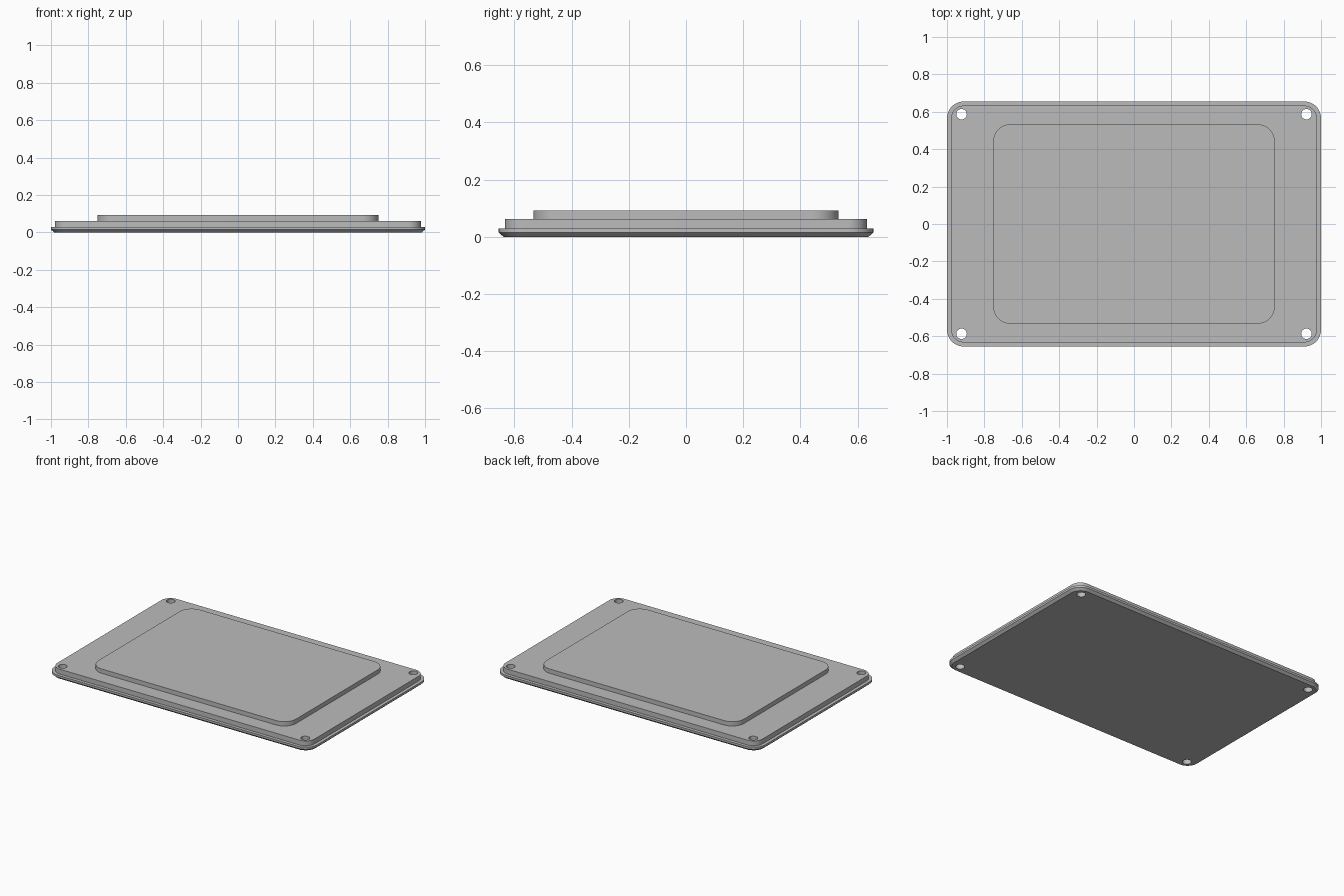
import bpy, bmesh
from math import sin, cos, pi, radians

cube = bpy.data.objects.get("Cube")
if cube:
    bpy.data.objects.remove(cube, do_unlink=True)

grey = bpy.data.materials.new("plain grey")
grey.use_nodes = True
COLOUR = (0.5, 0.5, 0.5, 1)
grey.diffuse_color = COLOUR
grey.node_tree.nodes["Principled BSDF"].inputs["Base Color"].default_value = COLOUR

CORNER_STEPS = 12


def rounded_ring(bm, hx, hy, r, z):
    """Ring of vertices around a rounded rectangle."""
    ring = []
    for i, (sx, sy) in enumerate([(1, 1), (-1, 1), (-1, -1), (1, -1)]):
        for k in range(CORNER_STEPS + 1):
            a = (i + k / CORNER_STEPS) * pi / 2
            ring.append(bm.verts.new((sx * (hx - r) + r * cos(a),
                                      sy * (hy - r) + r * sin(a), z)))
    return ring


# Stepped body: half width, half depth, corner radius, height
LEVELS = [
    (0.983, 0.638, 0.073, 0),       # underside
    (1.0, 0.655, 0.09, 0.015),      # top of chamfer
    (1.0, 0.655, 0.09, 0.029),      # flange
    (0.978, 0.633, 0.068, 0.029),
    (0.978, 0.633, 0.068, 0.062),   # step
    (0.752, 0.533, 0.09, 0.062),
    (0.752, 0.533, 0.09, 0.092),    # raised panel
]
bm = bmesh.new()
rings = [rounded_ring(bm, *level) for level in LEVELS]
for low, high in zip(rings, rings[1:]):
    n = len(low)
    for i in range(n):
        j = (i + 1) % n
        bm.faces.new((low[i], low[j], high[j], high[i]))
bm.faces.new(rings[0][::-1])
bm.faces.new(rings[-1])
bmesh.ops.recalc_face_normals(bm, faces=bm.faces)
mesh = bpy.data.meshes.new("cover_plate")
bm.to_mesh(mesh)
bm.free()
mesh.materials.append(grey)
plate = bpy.data.objects.new("cover_plate", mesh)
bpy.context.collection.objects.link(plate)

# Screw holes through the four corners
for sx in (-1, 1):
    for sy in (-1, 1):
        bpy.ops.mesh.primitive_cylinder_add(vertices=32, radius=0.028, depth=0.4,
                                            location=(sx * 0.922, sy * 0.587, 0))
        cutter = bpy.context.object
        cutter.name = "hole_cutter"
        cutter.hide_render = True
        cutter.data.materials.append(grey)
        cut = plate.modifiers.new("screw_hole", 'BOOLEAN')
        cut.operation = 'DIFFERENCE'
        cut.solver = 'EXACT'
        cut.object = cutter
        bpy.context.view_layer.objects.active = plate
        bpy.ops.object.modifier_apply(modifier=cut.name)
        bpy.data.objects.remove(cutter, do_unlink=True)

bpy.ops.object.select_all(action='DESELECT')
plate.select_set(True)
bpy.context.view_layer.objects.active = plate
bpy.ops.object.shade_smooth_by_angle(angle=radians(30))
